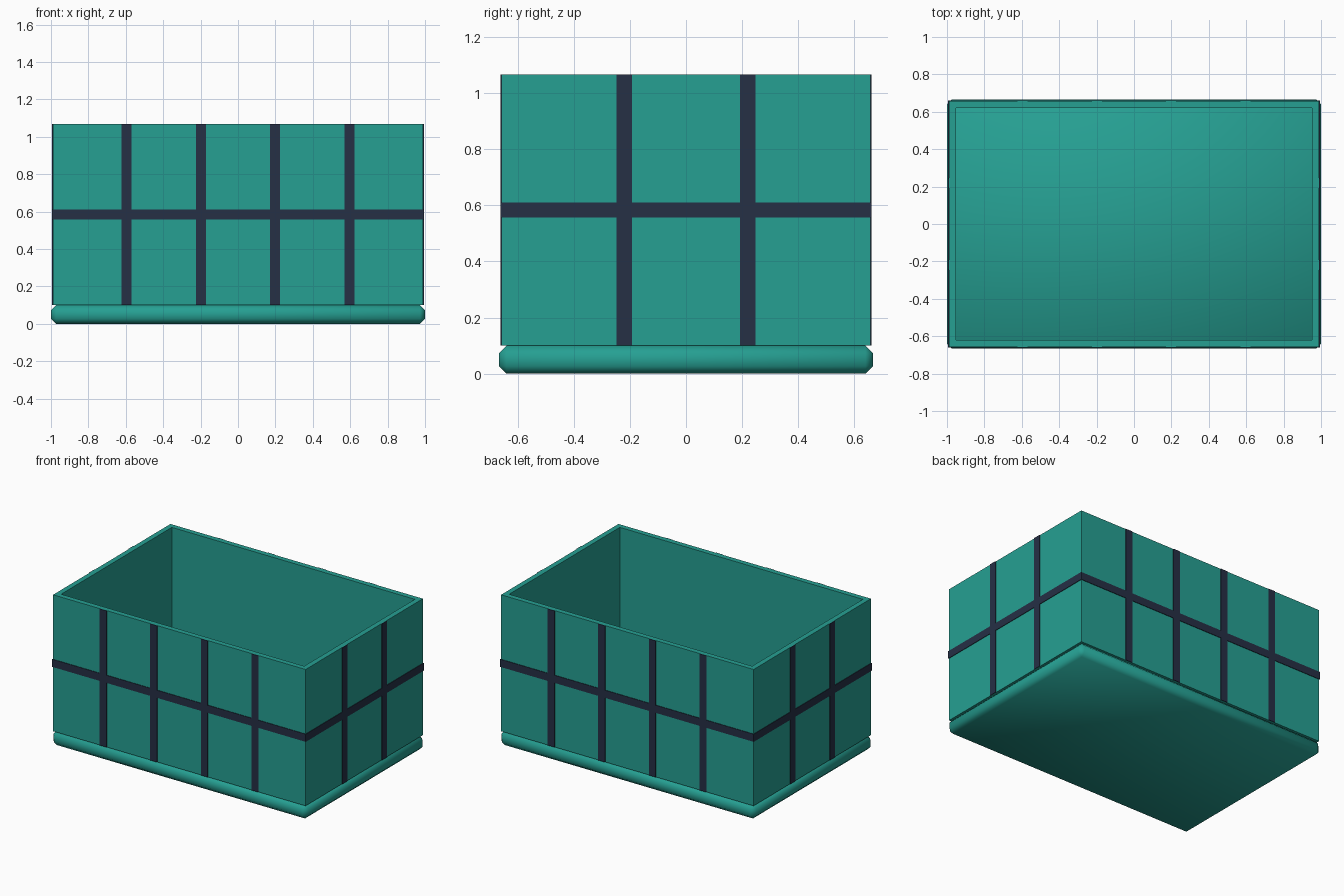
import bpy
import bmesh
from mathutils import Matrix, Vector

cube = bpy.data.objects.get("Cube")
if cube:
    bpy.data.objects.remove(cube, do_unlink=True)


def material(name, rgb):
    mat = bpy.data.materials.new(name)
    mat.use_nodes = True
    color = (*rgb, 1)
    mat.diffuse_color = color
    mat.node_tree.nodes["Principled BSDF"].inputs["Base Color"].default_value = color
    return mat


teal = material("teal", (0.019, 0.35, 0.29))
navy = material("dark_navy", (0.019, 0.029, 0.06))

# Overall half sizes and heights
WALL_X, WALL_Y = 0.990, 0.657
WALL = 0.037
FLOOR, TOP = 0.10, 1.067
PLATE = 0.004
STRIP = 0.054
MID = (FLOOR + TOP) / 2


def box(name, center, size, mat):
    bm = bmesh.new()
    bmesh.ops.create_cube(bm, size=1)
    bmesh.ops.transform(bm, verts=bm.verts,
                        matrix=Matrix.Translation(Vector(center)) @ Matrix.Diagonal((*size, 1)))
    return finish(name, bm, mat)


def finish(name, bm, mat):
    bmesh.ops.recalc_face_normals(bm, faces=bm.faces)
    mesh = bpy.data.meshes.new(name)
    bm.to_mesh(mesh)
    bm.free()
    mesh.materials.append(mat)
    obj = bpy.data.objects.new(name, mesh)
    bpy.context.collection.objects.link(obj)
    return obj


def ring(name, hx, hy, thickness, z0, z1, mat):
    """Closed rectangular frame with vertical sides."""
    bm = bmesh.new()
    corners = [(-1, -1), (1, -1), (1, 1), (-1, 1)]
    loops = []
    for inset, z in ((0, z0), (0, z1), (thickness, z1), (thickness, z0)):
        loops.append([bm.verts.new((sx * (hx - inset), sy * (hy - inset), z))
                      for sx, sy in corners])
    for i in range(4):
        a, b = loops[i], loops[(i + 1) % 4]
        for j in range(4):
            k = (j + 1) % 4
            bm.faces.new((a[j], a[k], b[k], b[j]))
    return finish(name, bm, mat)


# Soft-edged base slab
base = box("base", (0, 0, FLOOR / 2), (2, 1.333, FLOOR), teal)
bevel = base.modifiers.new("soft_edge", "BEVEL")
bevel.width = 0.027
bevel.segments = 1
base.data.shade_smooth()

# Open box walls
ring("walls", WALL_X, WALL_Y, WALL, FLOOR, TOP, teal)

# Band running around the middle
ring("middle_band", WALL_X + PLATE, WALL_Y + PLATE, PLATE,
     MID - STRIP / 2, MID + STRIP / 2, navy)

# Upright strips on all four sides
height = TOP - FLOOR
for side, sign in (("front", -1), ("back", 1)):
    for i in range(4):
        x = (i - 1.5) * 0.397
        box(f"{side}_strip_{i + 1}", (x, sign * (WALL_Y + PLATE / 2), MID),
            (STRIP, PLATE, height), navy)
for side, sign in (("right", -1), ("left", 1)):
    for i in range(2):
        y = (i - 0.5) * 0.44
        box(f"{side}_strip_{i + 1}", (sign * (WALL_X + PLATE / 2), y, MID),
            (PLATE, STRIP, height), navy)
